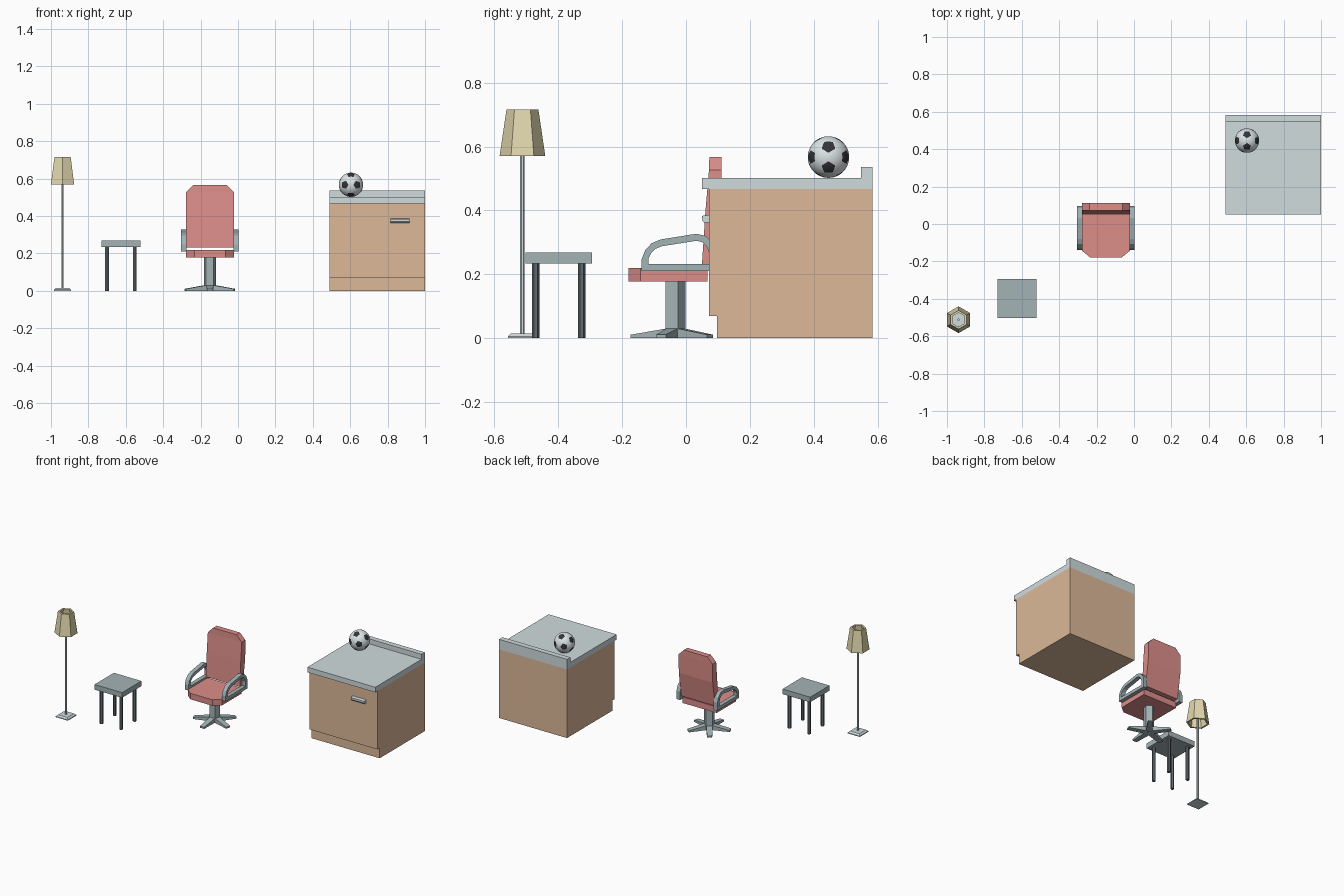
import bpy, bmesh, math
from mathutils import Vector

if "Cube" in bpy.data.objects:
    bpy.data.objects.remove(bpy.data.objects["Cube"])


def material(name, rgb):
    m = bpy.data.materials.new(name)
    lin = [(c / 255 / 12.92) if c < 11 else ((c / 255 + 0.055) / 1.055) ** 2.4 for c in rgb]
    m.diffuse_color = (*lin, 1)
    m.use_nodes = True
    m.node_tree.nodes["Principled BSDF"].inputs["Base Color"].default_value = m.diffuse_color
    return m


WOOD = material("wood", (220, 185, 153))
LIGHT = material("light_metal", (208, 220, 222))
METAL = material("grey_metal", (164, 179, 182))
DARK = material("dark_metal", (97, 107, 111))
RED = material("red_fabric", (220, 142, 138))
SHADE = material("lamp_cream", (226, 216, 174))
WHITE = material("ball_white", (222, 231, 233))
BLACK = material("ball_black", (52, 52, 56))


def finish(name, bm, *mats):
    bmesh.ops.recalc_face_normals(bm, faces=bm.faces)
    me = bpy.data.meshes.new(name)
    bm.to_mesh(me)
    bm.free()
    for m in mats:
        me.materials.append(m)
    ob = bpy.data.objects.new(name, me)
    bpy.context.collection.objects.link(ob)
    return ob


def loft(name, rings, mat, closed=False):
    """Join equal-length rings of points; cap the ends, or close into a loop."""
    bm = bmesh.new()
    vs = [[bm.verts.new(p) for p in r] for r in rings]
    n = len(vs[0])
    for i in range(len(vs) if closed else len(vs) - 1):
        a, b = vs[i], vs[(i + 1) % len(vs)]
        for j in range(n):
            k = (j + 1) % n
            bm.faces.new((a[j], a[k], b[k], b[j]))
    if not closed:
        bm.faces.new(vs[0])
        bm.faces.new(vs[-1])
    return finish(name, bm, mat)


def box(name, x0, x1, y0, y1, z0, z1, mat):
    return loft(name, [[(x0, y0, z), (x1, y0, z), (x1, y1, z), (x0, y1, z)] for z in (z0, z1)], mat)


def turned(name, cx, cy, profile, n, mat, start=90, closed=False):
    """Stack of regular n-gons given as (radius, z)."""
    ang = [math.radians(start + 360 * i / n) for i in range(n)]
    return loft(name, [[(cx + r * math.cos(a), cy + r * math.sin(a), z) for a in ang]
                       for r, z in profile], mat, closed)


# Floor lamp: square foot, thin pole, hollow six-sided shade
LX, LY = -0.938, -0.512
turned("lamp_foot", LX, LY, [(0.065, 0), (0.065, 0.006), (0.05, 0.015)], 4, LIGHT, 45)
turned("lamp_pole", LX, LY, [(0.007, 0.012), (0.007, 0.62)], 6, LIGHT)
turned("lamp_shade", LX, LY, [(0.0715, 0.57), (0.05, 0.716), (0.038, 0.716), (0.059, 0.57)],
       6, SHADE, closed=True)

# Side table
TX, TY = -0.626, -0.398
box("table_top", TX - 0.104, TX + 0.104, TY - 0.104, TY + 0.104, 0.234, 0.269, METAL)
for sx in (-1, 1):
    for sy in (-1, 1):
        turned("table_leg", TX + sx * 0.074, TY + sy * 0.072, [(0.0115, 0), (0.0115, 0.234)], 6, DARK)

# Office chair: five-sided column and five sloping feet
CX, CY = -0.15, -0.036
turned("chair_column", CX, CY, [(0.034, 0.01), (0.034, 0.18)], 5, METAL)
for i in range(5):
    a = math.radians(-90 + 72 * i)
    out, side = Vector((math.cos(a), math.sin(a), 0)), Vector((-math.sin(a), math.cos(a), 0))
    o = Vector((CX, CY, 0))
    loft("chair_foot", [[o + out * r + side * s * w + Vector((0, 0, z))
                         for s, z in ((-1, 0), (1, 0), (1, h), (-1, h))]
                        for r, w, h in ((0.01, 0.016, 0.034), (0.027, 0.019, 0.03), (0.137, 0.016, 0.011))], METAL)

# Seat with clipped front corners
seat = [(-0.128, 0.067), (-0.128, -0.143), (-0.083, -0.18), (0.083, -0.18), (0.128, -0.143), (0.128, 0.067)]
loft("chair_seat", [[(CX + x, y, z) for x, y in seat] for z in (0.178, 0.219)], RED)

# Backrest: leaning slab, narrower at the very top; (half width, front y, back y, z)
back = [(0.128, 0.05, 0.083, 0.232), (0.128, 0.061, 0.109, 0.40),
        (0.128, 0.072, 0.111, 0.527), (0.088, 0.073, 0.111, 0.567)]
loft("chair_back", [[(CX - w, f, z), (CX + w, f, z), (CX + w, b, z), (CX - w, b, z)]
                    for w, f, b, z in back], RED)

# Armrests: closed loops, outer and inner outline in (y, z)
outer = [(-0.139, 0.21), (-0.139, 0.247), (-0.128, 0.275), (-0.108, 0.297), (-0.08, 0.309),
         (0.033, 0.327), (0.062, 0.32), (0.085, 0.297), (0.097, 0.265), (0.097, 0.21)]
inner = [(-0.117, 0.232), (-0.117, 0.25), (-0.109, 0.267), (-0.095, 0.28), (-0.075, 0.288),
         (0.033, 0.305), (0.052, 0.3), (0.066, 0.285), (0.075, 0.262), (0.075, 0.232)]
for s in (-1, 1):
    x0, x1 = CX + s * 0.126, CX + s * 0.154
    loft("chair_arm", [[(x0, *o), (x1, *o), (x1, *i), (x0, *i)] for o, i in zip(outer, inner)],
         METAL, closed=True)

# Kitchen cabinet with recessed plinth, and worktop with upstand
X0, X1, YB = 0.488, 1.0, 0.584
body = [(0.097, 0), (YB, 0), (YB, 0.467), (0.072, 0.467), (0.072, 0.07), (0.097, 0.07)]
loft("cabinet_body", [[(x, y, z) for y, z in body] for x in (X0, X1)], WOOD)
top = [(0.05, 0.467), (YB, 0.467), (YB, 0.536), (0.548, 0.536), (0.548, 0.502), (0.05, 0.502)]
loft("worktop", [[(x, y, z) for y, z in top] for x in (X0, X1)], LIGHT)

# Drawer handle, tapered underneath
grip = [(0.073, 0.362), (0.058, 0.362), (0.05, 0.37), (0.05, 0.383), (0.073, 0.386)]
loft("drawer_handle", [[(x, y, z) for y, z in grip] for x in (0.815, 0.916)], LIGHT)

# Football: subdivided icosahedron, black where close to the twelve corners
bm = bmesh.new()
phi = (1 + 5 ** 0.5) / 2
corners = []
for a in (-1, 1):
    for b in (-phi, phi):
        corners += [Vector(c).normalized() for c in ((0, a, b), (a, b, 0), (b, 0, a))]
for c in corners:
    bm.verts.new(c)
bmesh.ops.convex_hull(bm, input=bm.verts)
bmesh.ops.subdivide_edges(bm, edges=bm.edges, cuts=8, use_grid_fill=True)
for f in bm.faces:
    m = f.calc_center_median()
    f.material_index = int(max(m.dot(c) for c in corners) > 0.447 + 0.553 * 2 / 3)
    f.smooth = True
for v in bm.verts:
    v.co = v.co.normalized() * 0.065
ball = finish("football", bm, WHITE, BLACK)
ball.location = (0.604, 0.446, 0.567)
